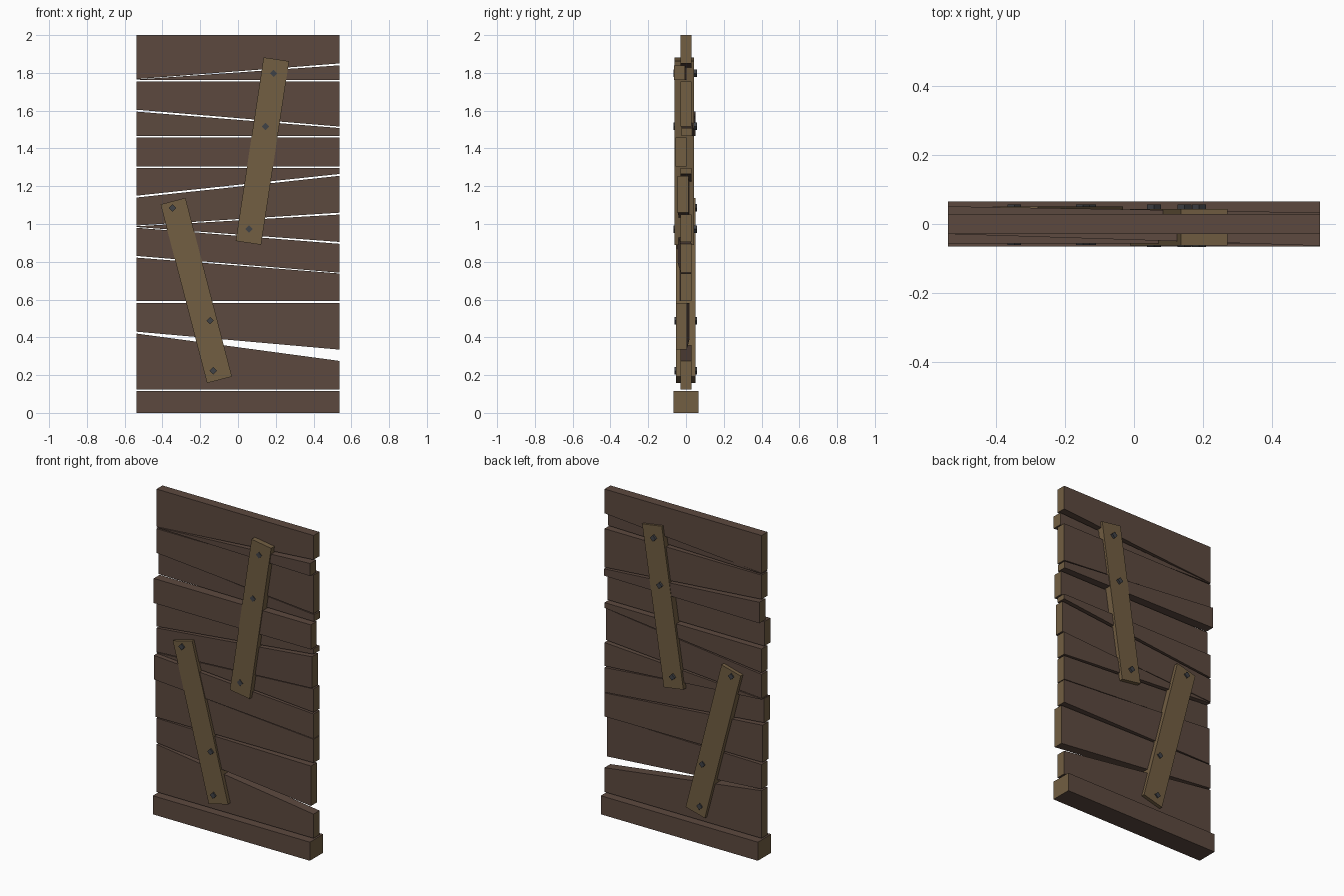
import bpy, bmesh, math
from mathutils import Matrix, Vector

if "Cube" in bpy.data.objects:
    bpy.data.objects.remove(bpy.data.objects["Cube"])


def srgb(r, g, b):
    f = lambda c: c / 12.92 if c <= 0.04045 else ((c + 0.055) / 1.055) ** 2.4
    return [f(c / 255) for c in (r, g, b)] + [1]


def mat(name, rgb):
    m = bpy.data.materials.new(name)
    m.diffuse_color = srgb(*rgb)
    m.use_nodes = True
    m.node_tree.nodes["Principled BSDF"].inputs["Base Color"].default_value = m.diffuse_color
    return m


BROWN = mat("dark_brown_wood", (92, 73, 63))
TAN = mat("tan_wood", (114, 94, 66))
IRON = mat("dark_iron", (64, 66, 70))


def make(name, bm, *mats):
    bmesh.ops.recalc_face_normals(bm, faces=bm.faces)
    me = bpy.data.meshes.new(name)
    bm.to_mesh(me)
    bm.free()
    for m in mats:
        me.materials.append(m)
    ob = bpy.data.objects.new(name, me)
    bpy.context.collection.objects.link(ob)
    return ob


def plank(name, zl0, zr0, zl1, zr1, yl=0.0, yr=0.0, half=0.029):
    """Board across the door: end heights, y shift at each end, sawn ends tan."""
    bm = bmesh.new()
    bmesh.ops.create_cube(bm, size=2)
    for v in bm.verts:
        left, low = v.co.x < 0, v.co.z < 0
        z = (zl0 if left else zr0) if low else (zl1 if left else zr1)
        v.co = Vector((v.co.x * 0.538, v.co.y * half + (yl if left else yr), z))
    bm.normal_update()
    for f in bm.faces:
        f.material_index = 1 if abs(f.normal.x) > 0.8 else 0
    make(name, bm, BROWN, TAN)


# bottom sill and stacked crooked planks
plank("sill", 0, 0, 0.115, 0.115, half=0.065)
rows = [
    (0.125, 0.125, 0.420, 0.275, 0, 0),
    (0.430, 0.335, 0.582, 0.582, 0, -0.025),
    (0.592, 0.592, 0.822, 0.738, -0.008, 0),
    (0.831, 0.742, 0.980, 0.895, -0.025, 0),
    (0.984, 0.905, 0.988, 1.050, 0, 0),
    (0.992, 1.060, 1.140, 1.255, 0, -0.015),
    (1.150, 1.265, 1.297, 1.297, 0, 0),
    (1.305, 1.305, 1.457, 1.457, -0.027, -0.027),
    (1.465, 1.465, 1.595, 1.508, 0.022, 0.004),
    (1.605, 1.516, 1.755, 1.755, 0, 0),
    (1.762, 1.762, 1.765, 1.840, 0, -0.034),
    (1.767, 1.850, 2.000, 2.000, 0, 0),
]
for i, r in enumerate(rows):
    plank(f"plank_{i + 1}", *r)


def brace(name, top, bottom, width, y0, y1):
    """Slanted batten clamping the planks on both faces."""
    t, b = Vector((top[0], 0, top[1])), Vector((bottom[0], 0, bottom[1]))
    d = t - b
    ang = math.atan2(d.x, d.z)
    c = (t + b) / 2 + Vector((0, (y0 + y1) / 2, 0))
    bm = bmesh.new()
    bmesh.ops.create_cube(bm, size=1, matrix=Matrix.Translation(c)
                          @ Matrix.Rotation(ang, 4, 'Y')
                          @ Matrix.Diagonal((width, y1 - y0, d.length, 1)))
    make(name, bm, TAN)


brace("upper_brace", (0.203, 1.872), (0.055, 0.900), 0.136, -0.062, 0.043)
brace("lower_brace", (-0.344, 1.121), (-0.098, 0.175), 0.136, -0.052, 0.050)


# square bolts running through the braces, set as diamonds
bolts = [(0.188, 1.798, -0.066), (0.146, 1.517, -0.066), (0.058, 0.973, -0.066),
         (-0.346, 1.085, -0.061), (-0.148, 0.488, -0.061), (-0.130, 0.223, -0.061)]
for i, (x, z, yf) in enumerate(bolts):
    yb = 0.057
    bm = bmesh.new()
    bmesh.ops.create_cube(bm, size=1, matrix=Matrix.Translation((x, (yf + yb) / 2, z))
                          @ Matrix.Rotation(math.radians(45), 4, 'Y')
                          @ Matrix.Diagonal((0.028, yb - yf, 0.028, 1)))
    make(f"bolt_{i + 1}", bm, IRON)
